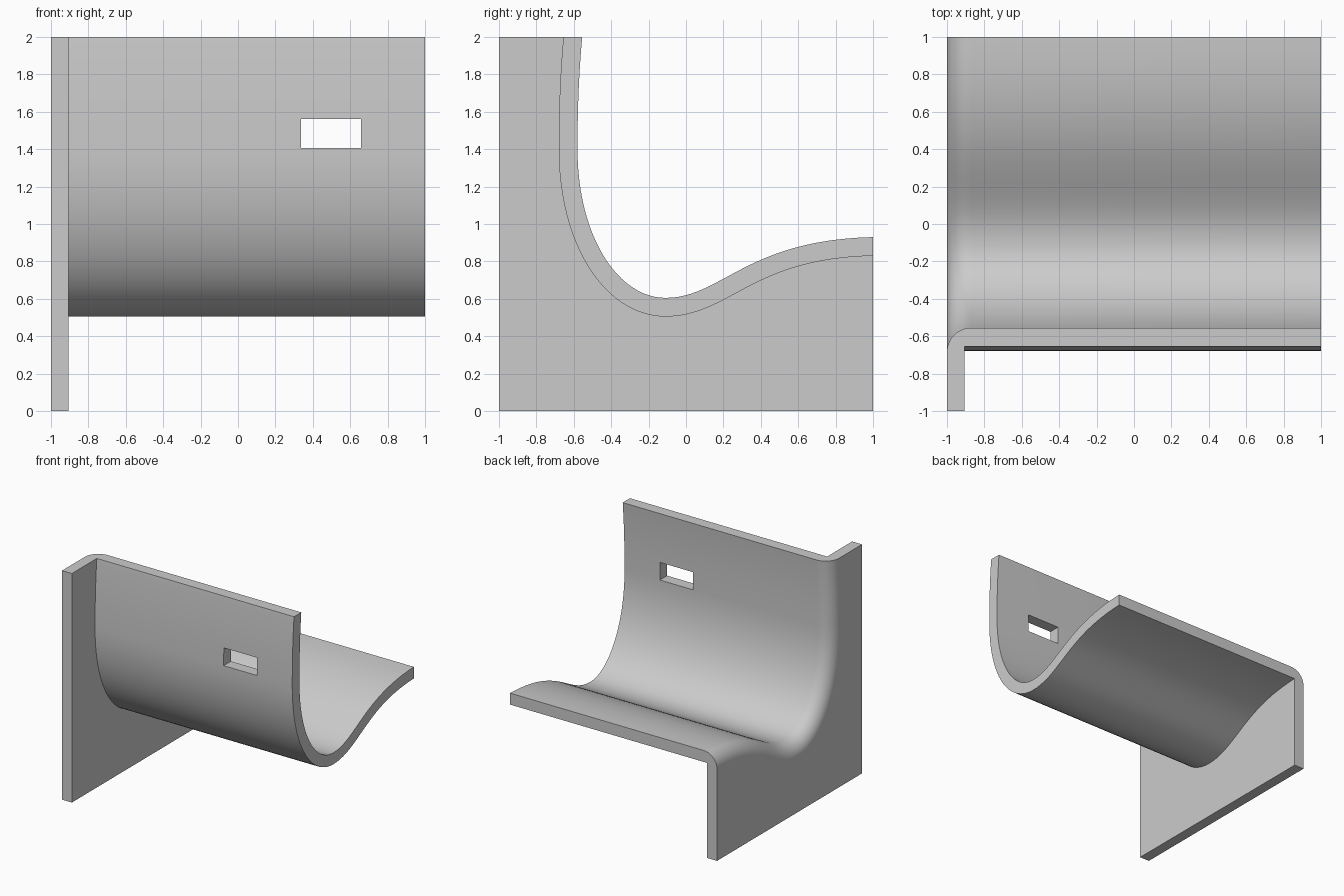
import bpy, bmesh, math
from mathutils import Vector
from mathutils.geometry import interpolate_bezier

cube = bpy.data.objects.get("Cube")
if cube:
    bpy.data.objects.remove(cube, do_unlink=True)

THICK = 0.1      # sheet thickness
FILLET = 0.13    # rounded outer corner between sheet and side plate
INNER = -0.905   # inner face of the side plate

grey = bpy.data.materials.new("light grey")
grey.use_nodes = True
colour = (0.6, 0.6, 0.6, 1)
grey.diffuse_color = colour
grey.node_tree.nodes["Principled BSDF"].inputs["Base Color"].default_value = colour

# Upper curve of the sheet in (y, z): backrest, trough, lip
beziers = [
    ((-0.555, 2), (-0.573, 1.8), (-0.58, 1.62), (-0.58, 1.4)),
    ((-0.58, 1.4), (-0.58, 0.93), (-0.36, 0.605), (-0.11, 0.605)),
    ((-0.11, 0.605), (0.19, 0.605), (0.32, 0.915), (1, 0.93)),
]
curve = []
for b in beziers:
    pts = interpolate_bezier(*[Vector(p) for p in b], 25)
    curve += pts if not curve else pts[1:]

# Outward normals; the ends stay in the planes of the top and back edges
normals = []
for i in range(len(curve)):
    t = (curve[min(i + 1, len(curve) - 1)] - curve[max(i - 1, 0)]).normalized()
    normals.append(Vector((t.y, -t.x)))
normals[0], normals[-1] = Vector((-1, 0)), Vector((0, -1))

# Cross-section as (x, depth below the upper curve)
section = []
for k in range(13):
    a = math.pi / 2 * k / 12
    section.append((-1 + FILLET * (1 - math.cos(a)), FILLET * (1 - math.sin(a))))
section += [(1, 0), (1, THICK), (INNER, THICK)]

# Sheet swept along the curve
bm = bmesh.new()
rows = []
for p, n in zip(curve, normals):
    rows.append([bm.verts.new((x, *(p + n * d))) for x, d in section])
for r0, r1 in zip(rows, rows[1:]):
    for j in range(len(section) - 1):
        bm.faces.new((r0[j], r0[j + 1], r1[j + 1], r1[j]))

# Side plate: outer and inner corners, then its flat faces
corners = [(1, 0), (-1, 0), (-1, 2)]
outer = [bm.verts.new((-1, y, z)) for y, z in corners]
inner = [bm.verts.new((INNER, y, z)) for y, z in corners]
bm.faces.new([r[0] for r in rows] + outer)
bm.faces.new([r[-1] for r in rows] + inner)
for k in range(2):
    bm.faces.new((outer[k], outer[k + 1], inner[k + 1], inner[k]))
bm.faces.new(rows[0] + [inner[2], outer[2]])
bm.faces.new(rows[-1] + [inner[0], outer[0]])
bmesh.ops.recalc_face_normals(bm, faces=bm.faces)

mesh = bpy.data.meshes.new("curved_seat_bracket")
bm.to_mesh(mesh)
bm.free()
mesh.materials.append(grey)
seat = bpy.data.objects.new("curved_seat_bracket", mesh)
bpy.context.collection.objects.link(seat)

# Slot through the backrest
bpy.ops.mesh.primitive_cube_add(size=1, location=(0.498, -0.62, 1.483))
cutter = bpy.context.object
cutter.name = "slot_cutter"
cutter.scale = (0.32, 0.5, 0.155)
cutter.hide_render = True
cutter.data.materials.append(grey)

cut = seat.modifiers.new("slot", 'BOOLEAN')
cut.operation = 'DIFFERENCE'
cut.solver = 'EXACT'
cut.object = cutter
bpy.ops.object.select_all(action='DESELECT')
seat.select_set(True)
bpy.context.view_layer.objects.active = seat
bpy.ops.object.modifier_apply(modifier=cut.name)
bpy.data.objects.remove(cutter, do_unlink=True)

# Smooth the curves, keep the plate and end faces flat
bpy.ops.object.shade_smooth_by_angle(angle=math.radians(30))
for f in seat.data.polygons:
    if max(abs(c) for c in f.normal) > 0.9999 and len(f.vertices) > 12:
        f.use_smooth = False
